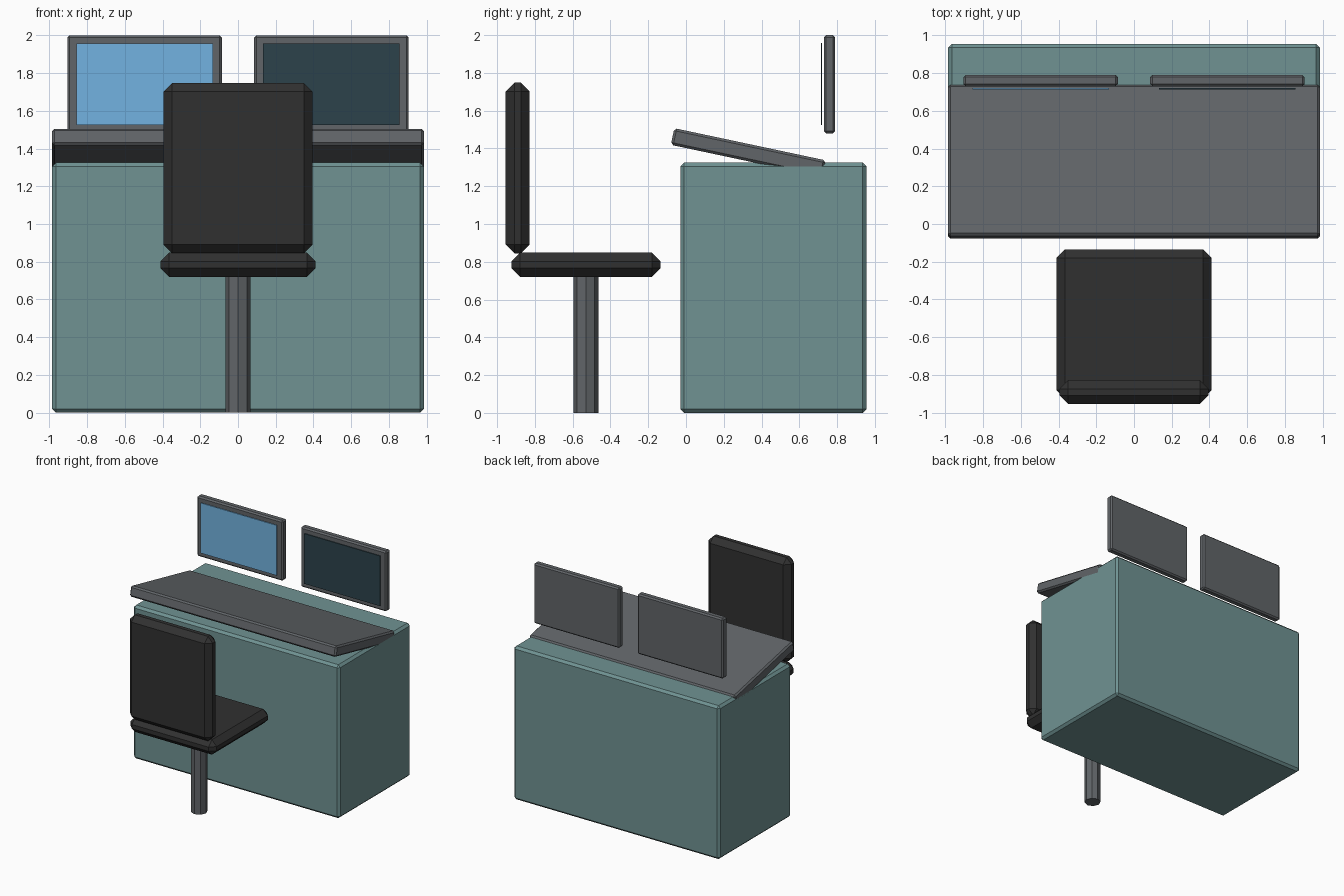
import bpy, bmesh
from math import radians
from mathutils import Matrix

if "Cube" in bpy.data.objects:
    bpy.data.objects.remove(bpy.data.objects["Cube"])


def material(name, rgb):
    m = bpy.data.materials.new(name)
    m.diffuse_color = (*rgb, 1)
    m.use_nodes = True
    m.node_tree.nodes["Principled BSDF"].inputs["Base Color"].default_value = m.diffuse_color
    return m


TEAL = material("teal_paint", (0.16, 0.29, 0.29))
GREY = material("grey_metal", (0.12, 0.13, 0.14))
BLACK = material("black_padding", (0.03, 0.03, 0.03))
BLUE = material("lit_screen", (0.17, 0.45, 0.75))
DARK = material("dark_screen", (0.025, 0.055, 0.07))


def add(name, bm, mat, bevel=0):
    if bevel:
        bmesh.ops.bevel(bm, geom=bm.edges[:], offset=bevel, segments=1, affect='EDGES')
    me = bpy.data.meshes.new(name)
    bm.to_mesh(me)
    bm.free()
    me.materials.append(mat)
    ob = bpy.data.objects.new(name, me)
    bpy.context.collection.objects.link(ob)
    return ob


def box(name, x, y, z, mat, bevel=0):
    """Chamfered box from (min, max) ranges, with its origin at the centre."""
    size = [b - a for a, b in (x, y, z)]
    bm = bmesh.new()
    bmesh.ops.create_cube(bm, size=1, matrix=Matrix.Diagonal((*size, 1)))
    ob = add(name, bm, mat, bevel)
    ob.location = [(a + b) / 2 for a, b in (x, y, z)]
    return ob


# Desk cabinet and sloping worktop
box("desk_body", (-0.985, 0.985), (-0.03, 0.955), (0, 1.325), TEAL, 0.02)
top = box("sloping_console", (-0.985, 0.985), (-0.08, 0.74), (1.333, 1.423), GREY, 0.013)
top.rotation_euler.x = radians(-12)

# Pair of monitors with thin screens in front
for side, s, glow in (("left", -1, BLUE), ("right", 1, DARK)):
    c = s * 0.495
    box(side + "_monitor", (c - 0.41, c + 0.41), (0.73, 0.79), (1.48, 2.0), GREY, 0.012)
    box(side + "_screen", (c - 0.362, c + 0.362), (0.714, 0.721), (1.525, 1.958), glow)

# Chair: cushion, backrest and faceted post
box("seat", (-0.412, 0.412), (-0.925, -0.135), (0.72, 0.848), BLACK, 0.046)
box("backrest", (-0.395, 0.395), (-0.955, -0.828), (0.845, 1.748), BLACK, 0.046)
bm = bmesh.new()
bmesh.ops.create_cone(bm, cap_ends=True, segments=8, radius1=0.066, radius2=0.066, depth=0.74)
post = add("chair_post", bm, GREY)
post.location = (0, -0.53, 0.37)
